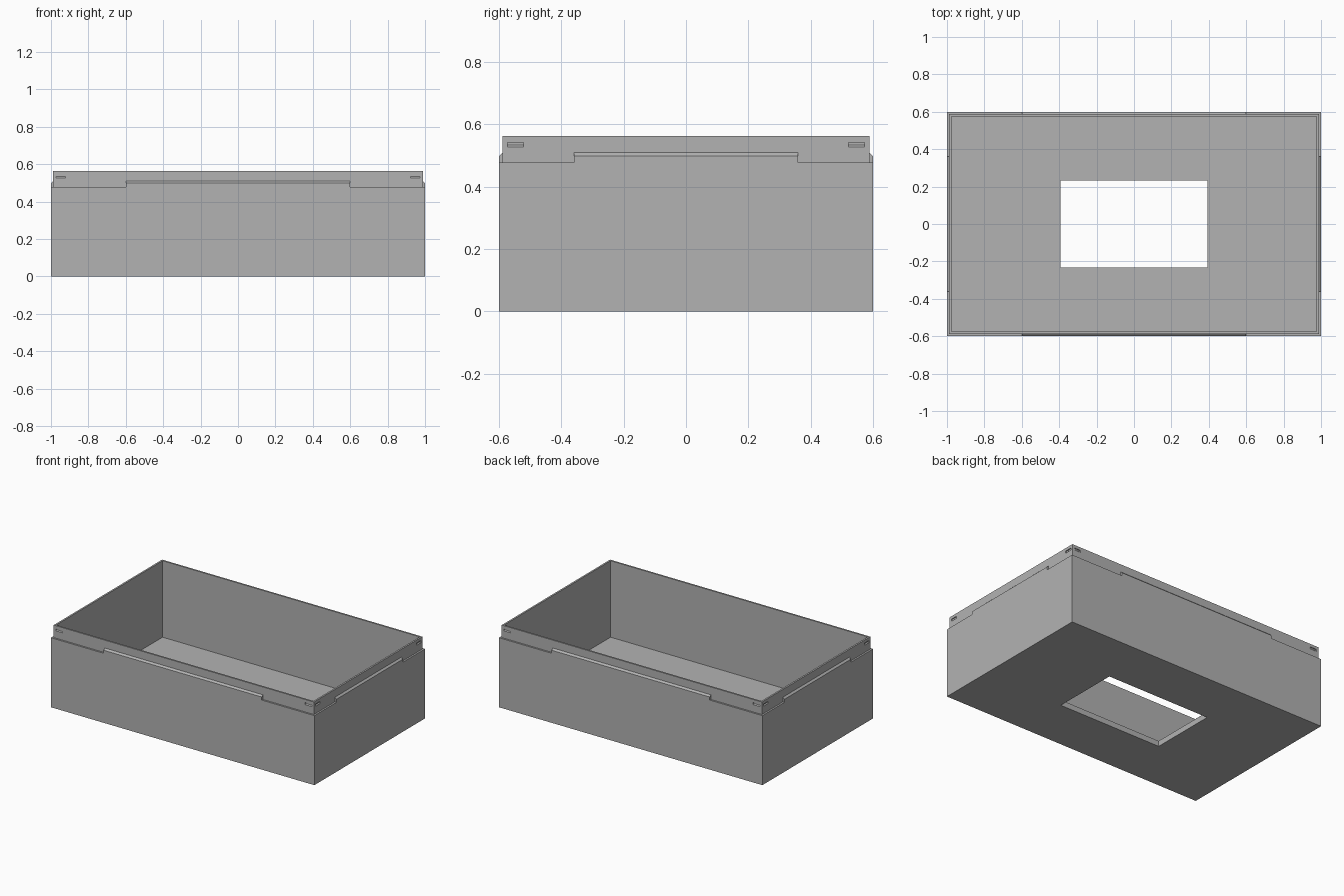
import bpy, bmesh

cube = bpy.data.objects.get("Cube")
if cube:
    bpy.data.objects.remove(cube, do_unlink=True)

HX, HY = 1.0, 0.6            # half size of the case
LEDGE, TOP = 0.477, 0.5625   # heights of the ledge and of the lip
STEP, WALL, FLOOR = 0.012, 0.024, 0.038
HOLE_X, HOLE_Y = 0.393, 0.232

grey = bpy.data.materials.new("plain grey")
grey.use_nodes = True
colour = (0.448, 0.448, 0.448, 1)
grey.diffuse_color = colour
grey.node_tree.nodes["Principled BSDF"].inputs["Base Color"].default_value = colour


def add_object(name, bm):
    bmesh.ops.recalc_face_normals(bm, faces=bm.faces)
    mesh = bpy.data.meshes.new(name)
    bm.to_mesh(mesh)
    bm.free()
    mesh.materials.append(grey)
    obj = bpy.data.objects.new(name, mesh)
    bpy.context.collection.objects.link(obj)
    return obj


def prism(bm, profile, place, start, end):
    """Sweep a profile of (out, z) points along a wall from start to end."""
    ends = [[bm.verts.new(place(s, o, z)) for o, z in profile] for s in (start, end)]
    n = len(profile)
    for ring in ends:
        bm.faces.new(ring)
    for i in range(n):
        j = (i + 1) % n
        bm.faces.new((ends[0][i], ends[0][j], ends[1][j], ends[1][i]))


# Case: a closed stack of rectangles around walls, lip, floor and opening
def rect(x, y, z):
    return [(-x, -y, z), (x, -y, z), (x, y, z), (-x, y, z)]


bm = bmesh.new()
stack = [
    rect(HOLE_X, HOLE_Y, 0),
    rect(HX, HY, 0),
    rect(HX, HY, LEDGE),
    rect(HX - STEP, HY - STEP, LEDGE),
    rect(HX - STEP, HY - STEP, TOP),
    rect(HX - WALL, HY - WALL, TOP),
    rect(HX - WALL, HY - WALL, FLOOR),
    rect(HOLE_X, HOLE_Y, FLOOR),
]
rings = [[bm.verts.new(p) for p in r] for r in stack]
for a, b in zip(rings, rings[1:] + rings[:1]):
    for i in range(4):
        j = (i + 1) % 4
        bm.faces.new((a[i], a[j], b[j], b[i]))
case = add_object("case", bm)

# Each wall: name, half length, mapping from (along, outward, z) to a point
walls = [
    ("front", HX, lambda s, o, z: (s, -HY + STEP - o, z)),
    ("back", HX, lambda s, o, z: (s, HY - STEP + o, z)),
    ("left", HY, lambda s, o, z: (HX - STEP + o, s, z)),
    ("right", HY, lambda s, o, z: (-HX + STEP - o, s, z)),
]

# Raised ledge tabs with a sloped top, and snap slots near the lip corners
tab_profile = [(0, LEDGE), (STEP, LEDGE), (STEP, 0.498), (0, 0.509)]
slot_profile = [(0.004, 0.542), (-0.006, 0.542), (-0.006, 0.533), (0, 0.527), (0.004, 0.527)]
slots = bmesh.new()
for name, half, place in walls:
    tab = bmesh.new()
    prism(tab, tab_profile, place, -0.6 * half, 0.6 * half)
    add_object(name + "_ledge_tab", tab)
    for side in (-1, 1):
        prism(slots, slot_profile, place, side * (half - 0.078), side * (half - 0.028))

cutter = add_object("slot_cutter", slots)
cut = case.modifiers.new("snap slots", "BOOLEAN")
cut.operation = "DIFFERENCE"
cut.solver = "EXACT"
cut.object = cutter
cutter.hide_render = True
cutter.hide_viewport = True
